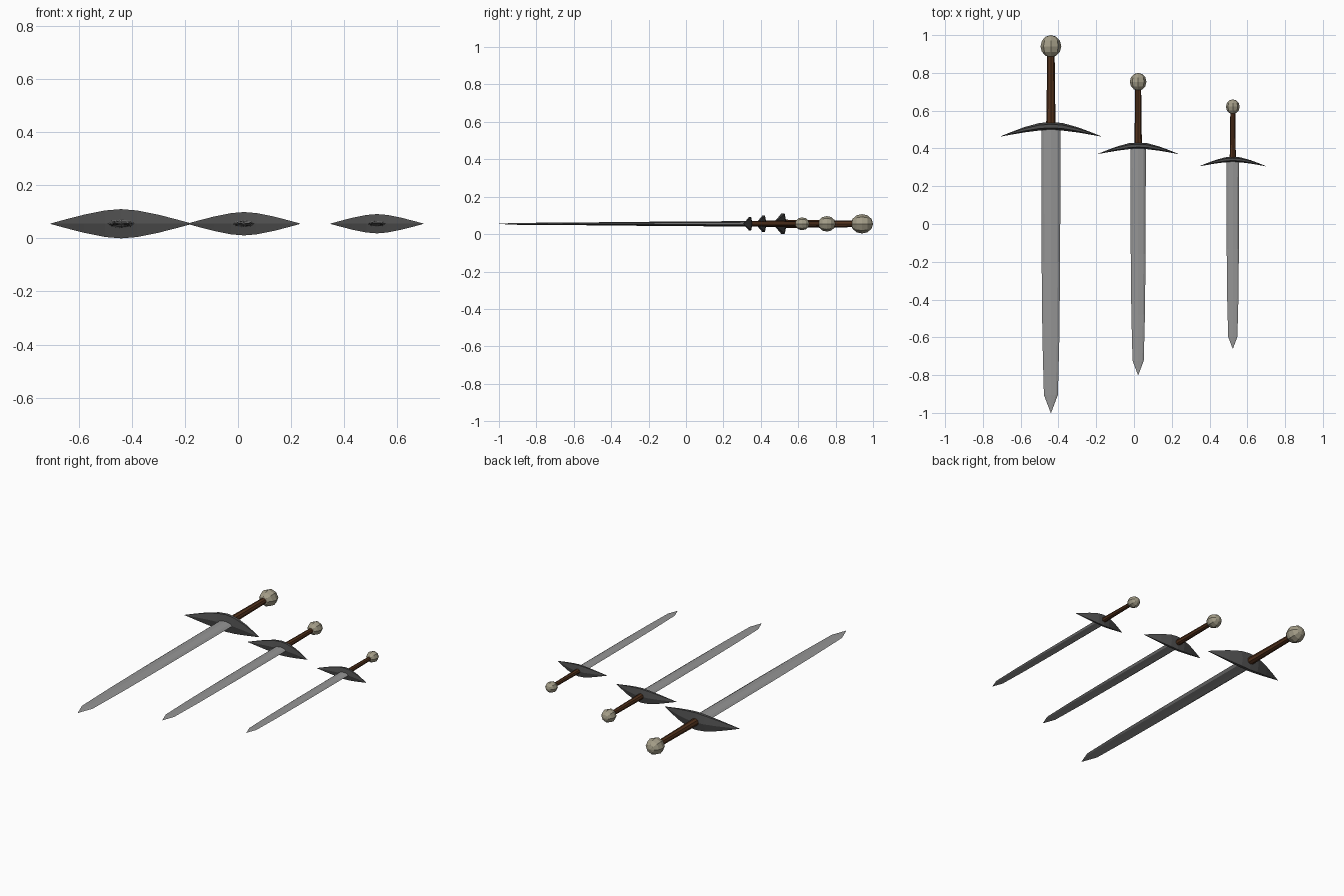
import bpy, bmesh, math
from mathutils import Vector

if "Cube" in bpy.data.objects:
    bpy.data.objects.remove(bpy.data.objects["Cube"])

Z0 = 0.055  # height of every sword's centre line


def mat(name, c):
    m = bpy.data.materials.new(name)
    m.diffuse_color = (*c, 1)
    m.use_nodes = True
    m.node_tree.nodes["Principled BSDF"].inputs["Base Color"].default_value = m.diffuse_color
    return m


STEEL = mat("steel", (0.30, 0.30, 0.30))
IRON = mat("dark iron", (0.075, 0.075, 0.075))
LEATHER = mat("brown leather", (0.085, 0.032, 0.012))
BONE = mat("pale bone", (0.36, 0.33, 0.24))


def loft(name, rings, m, x, s):
    """Skin a list of equal point rings, cap both ends, place at x with scale s."""
    bm = bmesh.new()
    loops = [[bm.verts.new(p) for p in r] for r in rings]
    n = len(rings[0])
    for a, b in zip(loops, loops[1:]):
        for i in range(n):
            j = (i + 1) % n
            bm.faces.new((a[i], a[j], b[j], b[i]))
    bm.faces.new(loops[0])
    bm.faces.new(loops[-1])
    bmesh.ops.remove_doubles(bm, verts=bm.verts, dist=1e-5)
    bmesh.ops.recalc_face_normals(bm, faces=bm.faces)
    me = bpy.data.meshes.new(name)
    bm.to_mesh(me)
    bm.free()
    me.materials.append(m)
    ob = bpy.data.objects.new(name, me)
    ob.location = (x, 0, Z0)
    ob.scale = (s, s, s)
    bpy.context.collection.objects.link(ob)


def oval_y(y, rx, rz, n=8, turn=0.0):
    """Oval ring across the sword's length."""
    return [Vector((rx * math.cos(2 * math.pi * i / n + turn), y,
                    rz * math.sin(2 * math.pi * i / n + turn))) for i in range(n)]


def guard_ring(x, yc, h, w):
    """Six-sided guard section: thick in the middle, thin at the edges."""
    pts = [(-h, 0), (-h * .45, w), (h * .45, w), (h, 0), (h * .45, -w), (-h * .45, -w)]
    return [Vector((x, yc + a, b)) for a, b in pts]


def sword(x, s, size):
    # blade
    blade = [(0.52, .051, .016), (-0.20, .049, .011), (-0.60, .045, .007),
             (-0.905, .037, .005), (-1.0, .001, .001)]
    loft(size + "_blade", [oval_y(*p) for p in blade], STEEL, x, s)
    # curved cross guard
    half = [(0.0, .518, .021, .055), (.06, .515, .020, .050), (.14, .499, .014, .034),
            (.21, .480, .007, .016), (.265, .464, .001, .001)]
    sections = [(-a, *r) for a, *r in reversed(half[1:])] + half
    loft(size + "_cross_guard", [guard_ring(*p) for p in sections], IRON, x, s)
    # grip
    loft(size + "_grip", [oval_y(.52, .025, .022), oval_y(.70, .022, .020),
                          oval_y(.90, .020, .018)], LEATHER, x, s)
    # faceted pommel
    rings = []
    for k in range(7):
        t = math.pi * k / 6
        r = max(math.sin(t), .001)
        rings.append(oval_y(.941 - .059 * math.cos(t), .055 * r, .052 * r))
    loft(size + "_pommel", rings, BONE, x, s)


sword(-0.44, 1.0, "long")
sword(0.022, 0.80, "medium")
sword(0.523, 0.66, "short")
